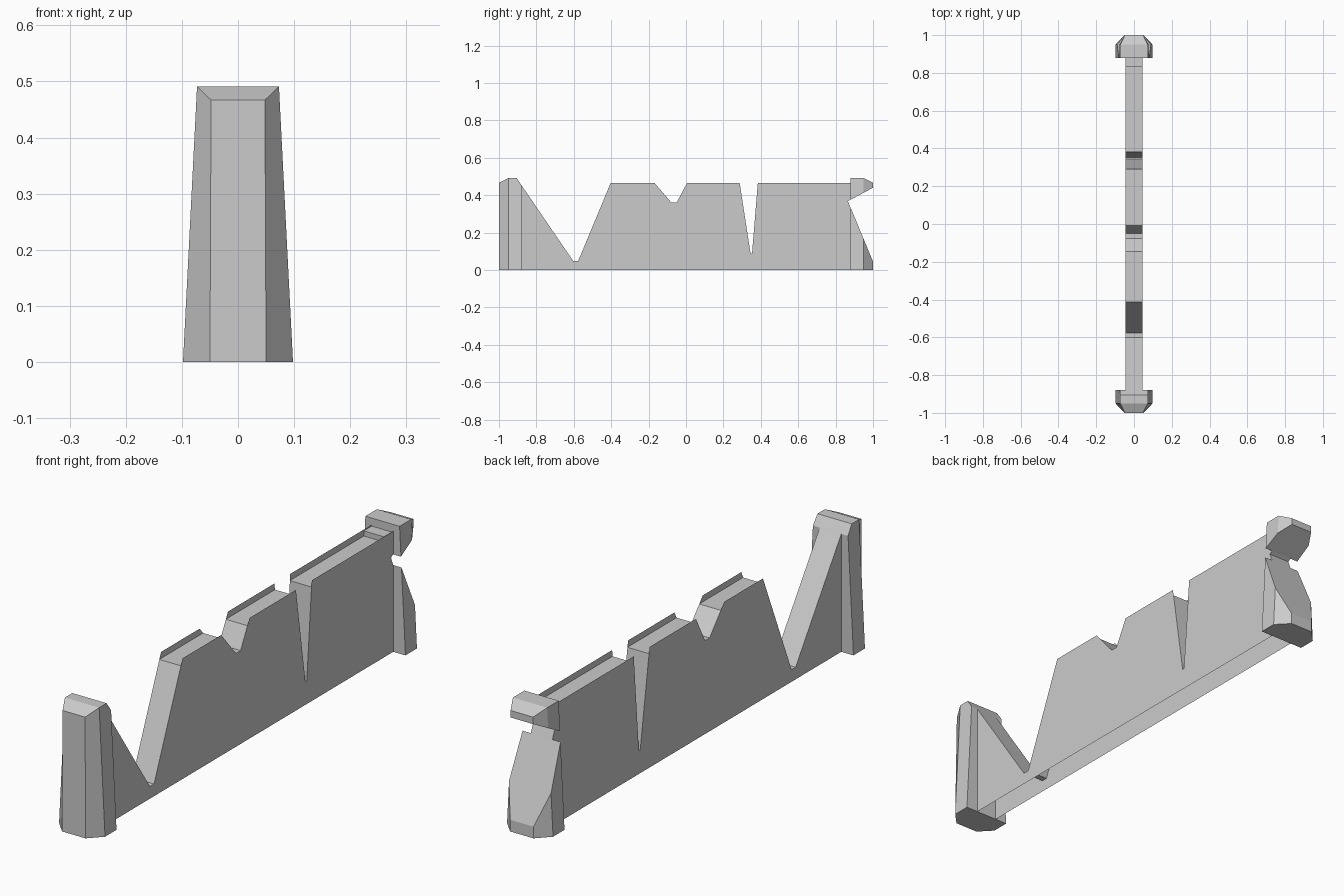
import bpy, bmesh
from mathutils import Vector

if "Cube" in bpy.data.objects:
    bpy.data.objects.remove(bpy.data.objects["Cube"])

HW = 0.046          # half thickness of the wall
RIM, FLOOR = 0.465, 0.44


def finish(bm, name):
    me = bpy.data.meshes.new(name)
    bm.to_mesh(me)
    bm.free()
    ob = bpy.data.objects.new(name, me)
    bpy.context.collection.objects.link(ob)
    return ob


def at_floor(low, high):
    """Point where a notch edge crosses the recessed walkway level."""
    t = (FLOOR - low[1]) / (high[1] - low[1])
    return (low[0] + t * (high[0] - low[0]), FLOOR)


# Notches as (left rim, left bottom, right bottom, right rim) in y, z
notches = [
    [(-0.88, 0.454), (-0.602, 0.047), (-0.577, 0.047), (-0.403, RIM)],
    [(-0.168, RIM), (-0.078, 0.36), (-0.05, 0.36), (0.005, RIM)],
    [(0.287, RIM), (0.345, 0.088), (0.353, 0.088), (0.384, RIM)],
]
end_notch = [(0.88, 0.377), (0.866, 0.368), (0.88, 0.333)]

# Wall: two side sheets, with recessed walkway and notch faces between them
outline = [p for n in notches for p in n]
outline += [(0.88, RIM)] + end_notch + [(0.88, 0), (-0.88, 0)]
strip = []
for i, (a, b, c, d) in enumerate(notches):
    strip += [a if i == 0 else at_floor(b, a), b, c, at_floor(c, d)]
strip += [(0.832, FLOOR), (0.832, 0.46), (0.88, 0.46)]

bm = bmesh.new()
for s in (1, -1):
    face = bm.faces.new([bm.verts.new((s * HW, y, z)) for y, z in outline])
    face.normal_update()
    if face.normal.x * s < 0:
        face.normal_flip()
for line in (strip, end_notch):
    rows = [[bm.verts.new((s * HW, y, z)) for s in (-1, 1)] for y, z in line]
    for p, q in zip(rows, rows[1:]):
        bm.faces.new((p[0], p[1], q[1], q[0]))
finish(bm, "wall")


def pillar(name, side, cut_a, cut_b, keep_up):
    """Tapered six-sided end pillar, broken off along the y,z line a-b."""
    base = [(-0.098, 0.88, 0), (0.098, 0.88, 0), (0.098, 0.95, 0),
            (0.05, 1, 0), (-0.05, 1, 0), (-0.098, 0.95, 0)]
    top = [(-0.073, 0.88, 0.491), (0.073, 0.88, 0.491), (0.073, 0.95, 0.491),
           (0.048, 1, 0.467), (-0.048, 1, 0.467), (-0.073, 0.95, 0.491)]
    bm = bmesh.new()
    lo, hi = [[bm.verts.new((x, y * side, z)) for x, y, z in r] for r in (base, top)]
    bm.faces.new(lo)
    bm.faces.new((hi[0], hi[1], hi[2], hi[5]))
    bm.faces.new((hi[5], hi[2], hi[3], hi[4]))
    for i in range(6):
        j = (i + 1) % 6
        bm.faces.new((lo[i], lo[j], hi[j], hi[i]))
    a, b = Vector((0, *cut_a)), Vector((0, *cut_b))
    n = Vector((1, 0, 0)).cross(b - a).normalized()
    if n.z < 0:
        n.negate()
    bmesh.ops.bisect_plane(bm, geom=bm.verts[:] + bm.edges[:] + bm.faces[:],
                           plane_co=a, plane_no=n,
                           clear_inner=keep_up, clear_outer=not keep_up)
    bmesh.ops.holes_fill(bm, edges=[e for e in bm.edges if e.is_boundary])
    bmesh.ops.recalc_face_normals(bm, faces=bm.faces[:])
    finish(bm, name)


# End pillars: the front one is chipped, the back one is broken in two
pillar("front_pillar", -1, (-0.905, 0.491), (-0.602, 0.047), False)
pillar("back_pillar_top", 1, (0.866, 0.368), (1, 0.44), True)
pillar("back_pillar_bottom", 1, (0.866, 0.368), (1, 0.045), False)
